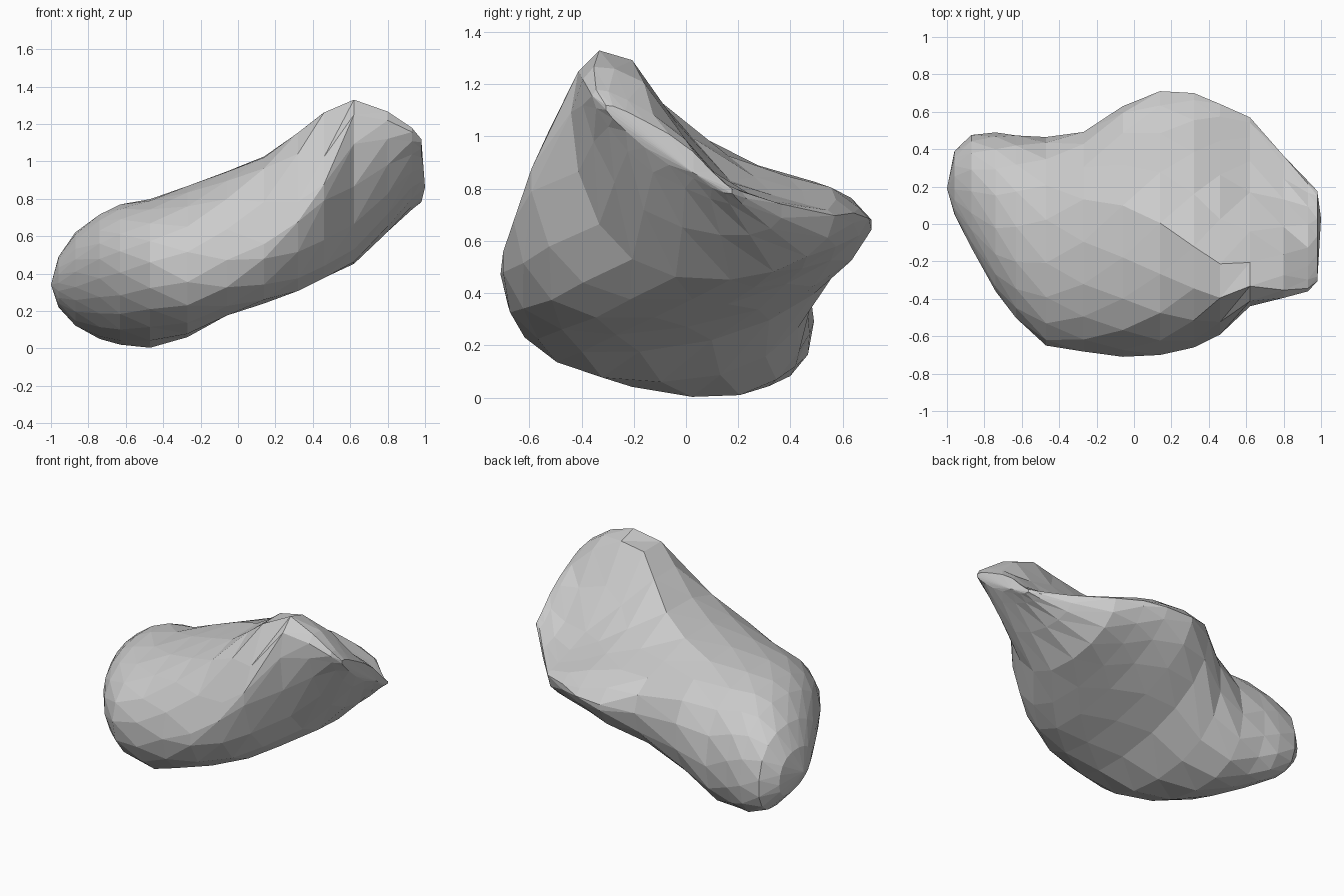
import bpy, bmesh
from math import sin, cos, radians, pi, copysign

if "Cube" in bpy.data.objects:
    bpy.data.objects.remove(bpy.data.objects["Cube"])

# Cross-sections along x: x, y min, y max, z min, z max, tilt, tilt change between top and bottom
SECTIONS = [
    (-0.96, 0.05, 0.39, 0.22, 0.49, -15, 10),
    (-0.87, -0.13, 0.48, 0.12, 0.62, -15, 14),
    (-0.74, -0.36, 0.49, 0.05, 0.72, -14, 14),
    (-0.63, -0.51, 0.48, 0.02, 0.77, -9, 12),
    (-0.47, -0.65, 0.465, 0.00, 0.80, -7, 11),
    (-0.27, -0.69, 0.50, 0.06, 0.87, 4, 2),
    (-0.06, -0.71, 0.63, 0.17, 0.95, 11, -10),
    (0.14, -0.71, 0.72, 0.24, 1.03, 8, -16),
    (0.32, -0.66, 0.70, 0.30, 1.16, 0, -22),
    (0.46, -0.60, 0.65, 0.37, 1.27, -11, -22),
    (0.62, -0.44, 0.57, 0.45, 1.34, -24, -20),
    (0.80, -0.40, 0.37, 0.62, 1.27, -43, -16),
    (0.93, -0.36, 0.23, 0.74, 1.18, -62, -6),
    (0.98, -0.31, 0.18, 0.78, 1.12, -72, 0),
]
# Hollowed upper outline seen from the right: y, z
CREST = [(-0.72, 0.5), (-0.57, 0.94), (-0.46, 1.14), (-0.39, 1.32), (-0.27, 1.36),
         (-0.18, 1.28), (0.04, 1.01), (0.18, 0.92), (0.4, 0.85), (0.6, 0.8), (0.73, 0.66)]
N = 18


def soft(v):
    return copysign(abs(v) ** 0.9, v)


def ramp(v):
    return min(1, max(0, v))


def crest(x, y):
    # the back right shoulder falls away towards the thin right lip
    drop = 0.12 * ramp((x - 0.3) / 0.4) * ramp((y + 0.25) / 0.4)
    for (ya, za), (yb, zb) in zip(CREST, CREST[1:]):
        if y <= yb:
            return za + (zb - za) * (y - ya) / (yb - ya) - drop
    return CREST[-1][1]


def section(bm, row, stagger):
    x, y0, y1, z0, z1, tilt, change = row
    ring = []
    for i in range(N):
        t = 2 * pi * (i + stagger) / N
        p = radians(tilt + change * sin(t))
        y = (y0 + y1) / 2 + (y1 - y0) / 2 * soft(cos(t))
        z = (z0 + z1) / 2 + (z1 - z0) / 2 * soft(sin(t + p))
        ring.append(bm.verts.new((x, y, min(z, crest(x, y)))))
    return ring


# Faceted boulder: staggered rings joined with triangles
bm = bmesh.new()
rings = [section(bm, row, 0.5 * (k % 2)) for k, row in enumerate(SECTIONS)]
for k in range(len(rings) - 1):
    a, b = rings[k], rings[k + 1]
    for i in range(N):
        j = (i + 1) % N
        if k % 2 == 0:
            bm.faces.new((a[i], a[j], b[i]))
            bm.faces.new((a[j], b[j], b[i]))
        else:
            bm.faces.new((a[i], b[j], b[i]))
            bm.faces.new((a[i], a[j], b[j]))

# Blunt end tips
for ring, tip in ((rings[0], (-1, 0.19, 0.34)), (rings[-1], (1, 0.03, 0.86))):
    v = bm.verts.new(tip)
    for i in range(N):
        bm.faces.new((ring[i], ring[(i + 1) % N], v))

bmesh.ops.recalc_face_normals(bm, faces=bm.faces)
mesh = bpy.data.meshes.new("boulder")
bm.to_mesh(mesh)
bm.free()
bpy.context.collection.objects.link(bpy.data.objects.new("boulder", mesh))
